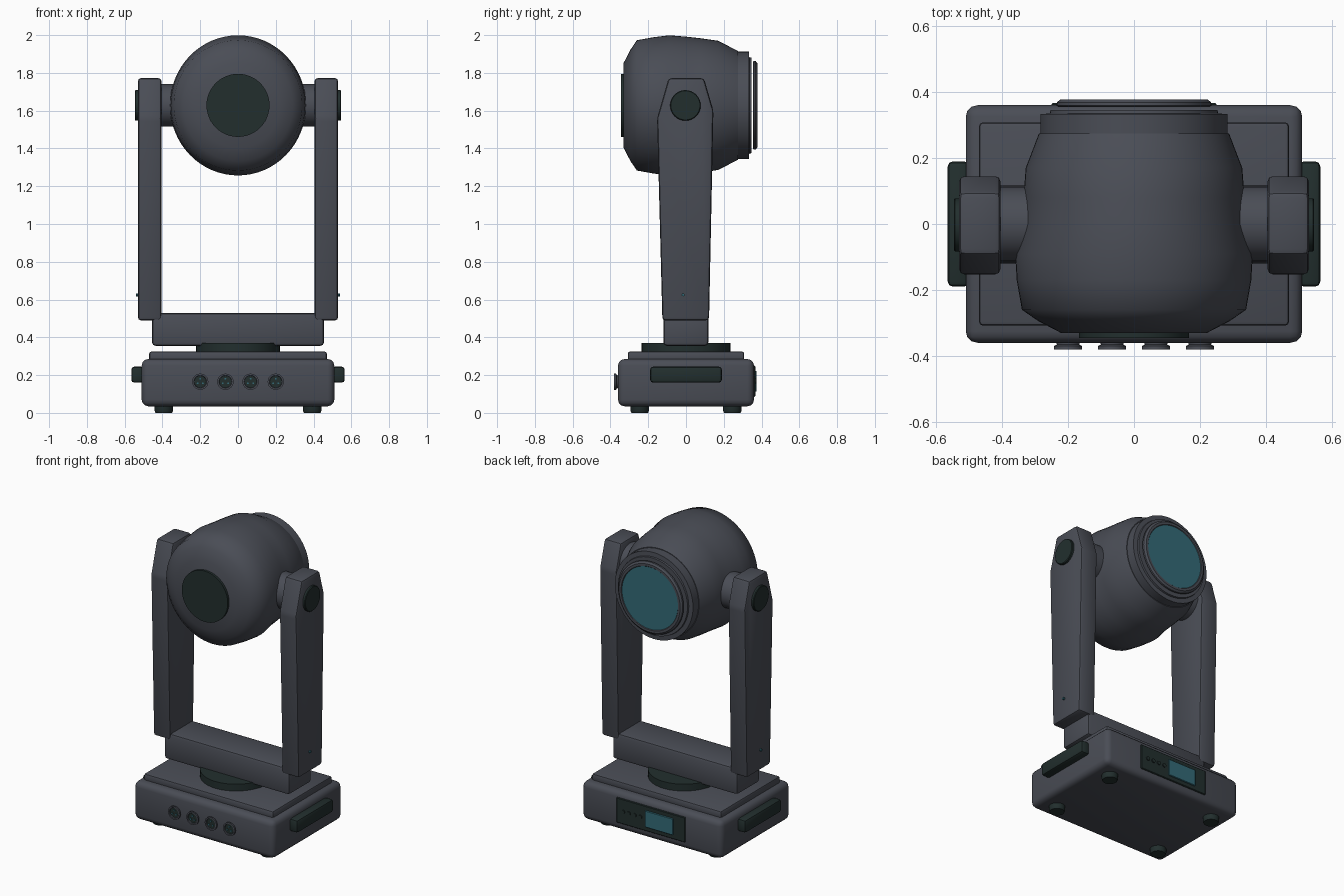
import bpy, bmesh, math
from mathutils import Matrix, Vector

if "Cube" in bpy.data.objects:
    bpy.data.objects.remove(bpy.data.objects["Cube"])


def material(name, rgb):
    m = bpy.data.materials.new(name)
    m.diffuse_color = (*rgb, 1)
    m.use_nodes = True
    m.node_tree.nodes["Principled BSDF"].inputs["Base Color"].default_value = m.diffuse_color
    return m


GREY = material("slate grey", (0.068, 0.074, 0.092))
DARK = material("dark green black", (0.016, 0.028, 0.027))
TEAL = material("teal glass", (0.033, 0.145, 0.185))
HEAD_Z = 1.628


def finish(name, bm, mat, angle=35):
    bmesh.ops.recalc_face_normals(bm, faces=bm.faces)
    me = bpy.data.meshes.new(name)
    bm.to_mesh(me)
    bm.free()
    me.materials.append(mat)
    for p in me.polygons:
        p.use_smooth = True
    me.set_sharp_from_angle(angle=math.radians(angle))
    ob = bpy.data.objects.new(name, me)
    bpy.context.collection.objects.link(ob)
    return ob


def bevel(bm, width, segments):
    if width:
        bmesh.ops.bevel(bm, geom=bm.edges[:], offset=width, segments=segments,
                        profile=0.5, affect='EDGES', clamp_overlap=True)


def box(name, lo, hi, mat, width=0.0, segments=3):
    bm = bmesh.new()
    bmesh.ops.create_cube(bm, size=1)
    for v in bm.verts:
        v.co = Vector([(a + b) / 2 + c * (b - a) for a, b, c in zip(lo, hi, v.co)])
    bevel(bm, width, segments)
    return finish(name, bm, mat)


TURN = {'Z': Matrix(), 'Y': Matrix.Rotation(-math.pi / 2, 4, 'X'),
        'X': Matrix.Rotation(math.pi / 2, 4, 'Y'), '-X': Matrix.Rotation(-math.pi / 2, 4, 'Y')}


def lathe(name, profile, axis, center, mat, steps=48, closed=False, shape=None, angle=35):
    """Spin (radius, distance) points about an axis through center."""
    bm = bmesh.new()
    vs = [bm.verts.new((r, 0, t)) for r, t in profile]
    es = [bm.edges.new(p) for p in zip(vs, vs[1:])]
    if closed:
        es.append(bm.edges.new((vs[-1], vs[0])))
    bmesh.ops.spin(bm, geom=vs + es, axis=(0, 0, 1), cent=(0, 0, 0),
                   steps=steps, angle=2 * math.pi)
    bmesh.ops.remove_doubles(bm, verts=bm.verts, dist=1e-4)
    bm.transform(Matrix.Translation(center) @ TURN[axis])
    if shape:
        for v in bm.verts:
            shape(v)
    return finish(name, bm, mat, angle)


def disc(name, r, t0, t1, axis, center, mat, steps=32, c=0.0, shape=None):
    pts = [(0, t0), (r, t0), (r, t1 - c)] + ([(r - c, t1)] if c else []) + [(0, t1)]
    return lathe(name, pts, axis, center, mat, steps, shape=shape)


# Base housing, raised lid and turntable
box("base_housing", (-0.51, -0.36, 0.035), (0.51, 0.36, 0.285), GREY, 0.035)
box("base_lid", (-0.47, -0.308, 0.27), (0.47, 0.308, 0.325), GREY, 0.012, 2)


def oval(v):
    v.co.x *= 0.945


disc("turntable", 0.235, 0.31, 0.37, 'Z', (0, 0, 0), DARK, 40, shape=oval)

# Feet
for sx in (-1, 1):
    for sy in (-1, 1):
        lathe("foot", [(0, 0), (0.044, 0), (0.049, 0.012), (0.049, 0.05), (0, 0.05)], 'Z',
              (sx * 0.393, sy * 0.245, 0), DARK, 24)

# Connectors with pins on the front
for i in range(4):
    x = -0.2 + i * 0.4 / 3
    at = (x, 0, 0.165)
    lathe("connector", [(0, -0.35), (0.036, -0.35), (0.034, -0.366), (0.043, -0.37),
                        (0.043, -0.38), (0.034, -0.38), (0.032, -0.371), (0, -0.371)],
          'Y', at, GREY, 24)
    disc("connector_face", 0.031, -0.375, -0.371, 'Y', at, DARK, 24)
    for k in range(3):
        a = math.radians(90 + 120 * k)
        disc("connector_pin", 0.005, -0.38, -0.374, 'Y',
             (x + 0.016 * math.cos(a), 0, 0.165 + 0.016 * math.sin(a)), TEAL, 8)

# Control panel on the back
box("control_panel", (-0.25, 0.35, 0.085), (0.25, 0.367, 0.25), DARK, 0.004, 1)
box("display", (-0.165, 0.36, 0.113), (0.04, 0.374, 0.222), TEAL, 0.003, 1)
for i in range(4):
    disc("panel_button", 0.013, 0.36, 0.373, 'Y', (0.2 - i * 0.042, 0, 0.168), DARK, 12)

# Yoke crossbar
box("yoke_crossbar", (-0.455, -0.12, 0.355), (0.455, 0.118, 0.53), GREY, 0.018, 2)

# Parts that repeat on both sides
ARM = [(-0.125, 0.49), (0.122, 0.49), (0.145, 1.6), (0.095, 1.772), (-0.092, 1.772), (-0.153, 1.56)]
for s in (-1, 1):
    ax = 'X' if s > 0 else '-X'
    bm = bmesh.new()
    face = bm.faces.new([bm.verts.new((s * 0.405, y, z)) for y, z in ARM])
    ext = bmesh.ops.extrude_face_region(bm, geom=[face])
    bmesh.ops.translate(bm, vec=(s * 0.125, 0, 0),
                        verts=[g for g in ext['geom'] if isinstance(g, bmesh.types.BMVert)])
    bmesh.ops.recalc_face_normals(bm, faces=bm.faces)
    bevel(bm, 0.016, 2)
    finish("yoke_arm", bm, GREY)
    disc("pivot_hub", 0.113, 0.26, 0.415, ax, (0, 0, HEAD_Z), GREY, 40)
    disc("pivot_cap", 0.081, 0.525, 0.546, ax, (0, -0.003, HEAD_Z), DARK, 32, 0.004)
    disc("indicator", 0.008, 0.525, 0.54, ax, (0, -0.015, 0.625), TEAL, 10)
    xs = sorted((s * 0.5, s * 0.565))
    box("carry_handle", (xs[0], -0.19, 0.16), (xs[1], 0.19, 0.245), DARK, 0.016, 2)

# Head shell, slightly slimmer beside the arms
WAIST = [(-0.12, 0.985), (0.0, 0.93), (0.17, 0.96), (0.275, 1.0)]


def slim(v):
    y, f = v.co.y, 1.0
    if y <= WAIST[0][0]:
        f = 0.985
    for (y0, f0), (y1, f1) in zip(WAIST, WAIST[1:]):
        if y0 < y <= y1:
            f = f0 + (f1 - f0) * (y - y0) / (y1 - y0)
    v.co.x *= f


lathe("head_shell", [(0, -0.33), (0.225, -0.33), (0.295, -0.294), (0.345, -0.26), (0.361, -0.17),
                     (0.371, -0.09), (0.364, 0.0), (0.355, 0.08), (0.342, 0.17),
                     (0.288, 0.275), (0, 0.275)],
      'Y', (0, 0, HEAD_Z), GREY, 64, shape=slim, angle=50)
disc("rear_cap", 0.167, -0.345, -0.32, 'Y', (0, 0, HEAD_Z), DARK, 48)

# Front collar, lens ring and lens
lathe("head_collar", [(0, 0.26), (0.284, 0.26), (0.284, 0.333), (0.255, 0.335),
                      (0.253, 0.346), (0, 0.346)], 'Y', (0, 0, HEAD_Z), GREY, 64)
lathe("lens_ring", [(0.2, 0.354), (0.229, 0.354), (0.235, 0.359), (0.234, 0.369),
                    (0.222, 0.378), (0.207, 0.378), (0.202, 0.372)],
      'Y', (0, 0, HEAD_Z), GREY, 64, closed=True)
disc("lens", 0.205, 0.356, 0.374, 'Y', (0, 0, HEAD_Z), TEAL, 64)
